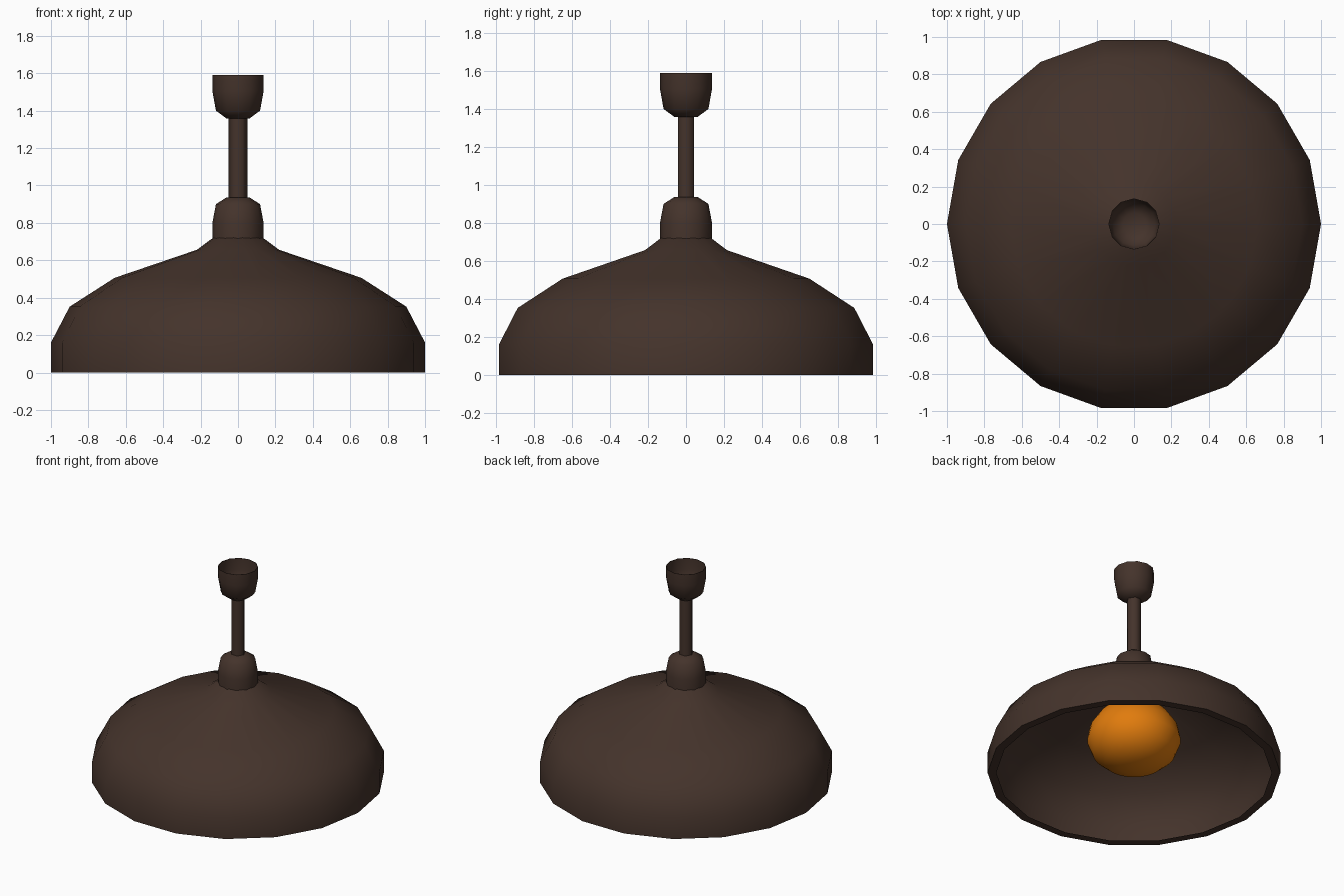
import bpy, bmesh, math

if "Cube" in bpy.data.objects:
    bpy.data.objects.remove(bpy.data.objects["Cube"])


def material(name, colour):
    m = bpy.data.materials.new(name)
    m.use_nodes = True
    m.diffuse_color = (*colour, 1)
    m.node_tree.nodes["Principled BSDF"].inputs["Base Color"].default_value = (*colour, 1)
    return m


def lathe(name, profile, sides, mat, angle=65):
    """Spin a (radius, height) profile around z."""
    bm = bmesh.new()
    rings = []
    for r, z in profile:
        if r == 0:
            rings.append([bm.verts.new((0, 0, z))] * sides)
            continue
        turn = [2 * math.pi * i / sides for i in range(sides)]
        rings.append([bm.verts.new((r * math.cos(a), r * math.sin(a), z)) for a in turn])
    for low, high in zip(rings, rings[1:]):
        for i in range(sides):
            j = (i + 1) % sides
            corners = list(dict.fromkeys((low[i], low[j], high[j], high[i])))
            bm.faces.new(corners)
    mesh = bpy.data.meshes.new(name)
    bm.to_mesh(mesh)
    bm.free()
    mesh.materials.append(mat)
    obj = bpy.data.objects.new(name, mesh)
    bpy.context.collection.objects.link(obj)
    bpy.ops.object.select_all(action="DESELECT")
    obj.select_set(True)
    bpy.context.view_layer.objects.active = obj
    bpy.ops.object.shade_smooth_by_angle(angle=math.radians(angle))
    return obj


brown = material("dark_brown_metal", (0.058, 0.033, 0.024))
orange = material("orange_glass", (0.75, 0.2, 0.004))

# Shade: a thin shell with a flat lip turned inwards at the bottom
lathe("shade", [(0.94, 0), (1, 0), (1, 0.16), (0.9, 0.352), (0.66, 0.506), (0.22, 0.656),
                (0.1, 0.745), (0, 0.745)], 18, brown)

# Collar on the shade, and the six-sided rod above it
lathe("collar", [(0.137, 0.7), (0.137, 0.8), (0.118, 0.9), (0.06, 0.937), (0, 0.937)], 12, brown)
lathe("rod", [(0.05, 0.9), (0.05, 1.37), (0, 1.37)], 6, brown)

# Ceiling cup, hollow and open at the top
lathe("ceiling_cup", [(0, 1.357), (0.06, 1.357), (0.118, 1.4), (0.137, 1.505), (0.137, 1.59),
                      (0.134, 1.59), (0.134, 1.505), (0.115, 1.405), (0.06, 1.372), (0, 1.372)],
      12, brown)

# Bulb with a neck reaching up into the shade
lathe("bulb", [(0, 0.036), (0.1, 0.046), (0.2, 0.08), (0.28, 0.15), (0.32, 0.25), (0.3, 0.35),
               (0.24, 0.44), (0.16, 0.52), (0.12, 0.67)], 32, orange)
